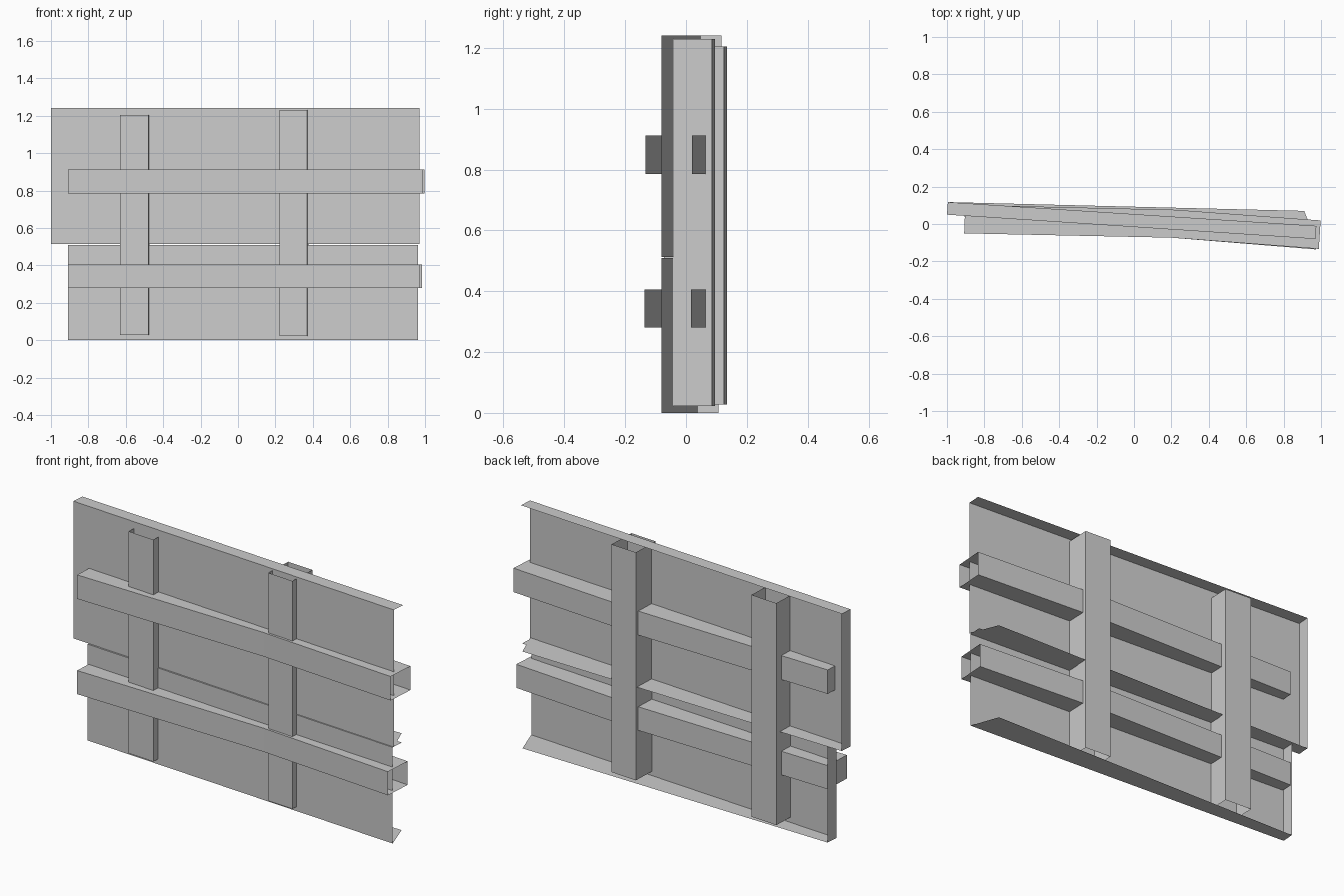
import bpy, bmesh

if "Cube" in bpy.data.objects:
    bpy.data.objects.remove(bpy.data.objects["Cube"])


def sheet(name, base, z0, z1, top=None, open_sides=(), caps=True):
    """Thin-walled shell: plan outline raised from z0 to z1, some sides left open."""
    top = top or base
    bm = bmesh.new()
    lo = [bm.verts.new((x, y, z0)) for x, y in base]
    hi = [bm.verts.new((x, y, z1)) for x, y in top]
    n = len(base)
    for i in range(n):
        if i not in open_sides:
            j = (i + 1) % n
            # where an open side leaves a skewed flange free, walls stay on the shared corners
            bm.faces.new((lo[i], lo[j], hi[j], hi[i]))
    if caps:
        bm.faces.new(lo[::-1])
        bm.faces.new(hi)
    mesh = bpy.data.meshes.new(name)
    bm.to_mesh(mesh)
    bm.free()
    ob = bpy.data.objects.new(name, mesh)
    bpy.context.collection.objects.link(ob)
    return ob


# Boards: front face, left end and folded top and bottom edges; back and right end open.
# Outline order: front left, front right, back right, back left.
def board(name, left, right, y_left, z0, z1):
    front = [(left, y_left), (right, -0.08)]
    back_left = (left + 0.005, y_left + 0.067)
    lower = front + [(0.91, 0.07), back_left]          # bottom fold widens to the right
    upper = front + [(right + 0.005, -0.01), back_left]
    sheet(name, lower, z0, z1, upper, open_sides=(1, 2))


board("upper_board", -1.0, 0.97, 0.05, 0.513, 1.24)
board("lower_board", -0.91, 0.963, 0.04, 0.0, 0.51)


# Rails: slightly bent boxes running through the boards, open at the right end
def rail(name, right, y_right, z0, z1):
    outline = [(-0.908, -0.05), (0.2, -0.073), (right, y_right),
               (right + 0.01, y_right + 0.152), (0.22, 0.076), (-0.902, 0.102)]
    sheet(name, outline, z0, z1, open_sides=(2,))


rail("upper_rail", 0.988, -0.133, 0.785, 0.912)
rail("lower_rail", 0.974, -0.136, 0.28, 0.405)


# Posts: upright tubes, open at both ends
def post(name, left, right, y_front, depth, z0, z1):
    drop = (right - left) * 0.066
    outline = [(left, y_front), (right, y_front - drop),
               (right + 0.006, y_front - drop + depth), (left + 0.006, y_front + depth)]
    sheet(name, outline, z0, z1, caps=False)


post("left_post", -0.63, -0.478, -0.016, 0.151, 0.028, 1.204)
post("right_post", 0.222, 0.37, -0.063, 0.158, 0.022, 1.23)
